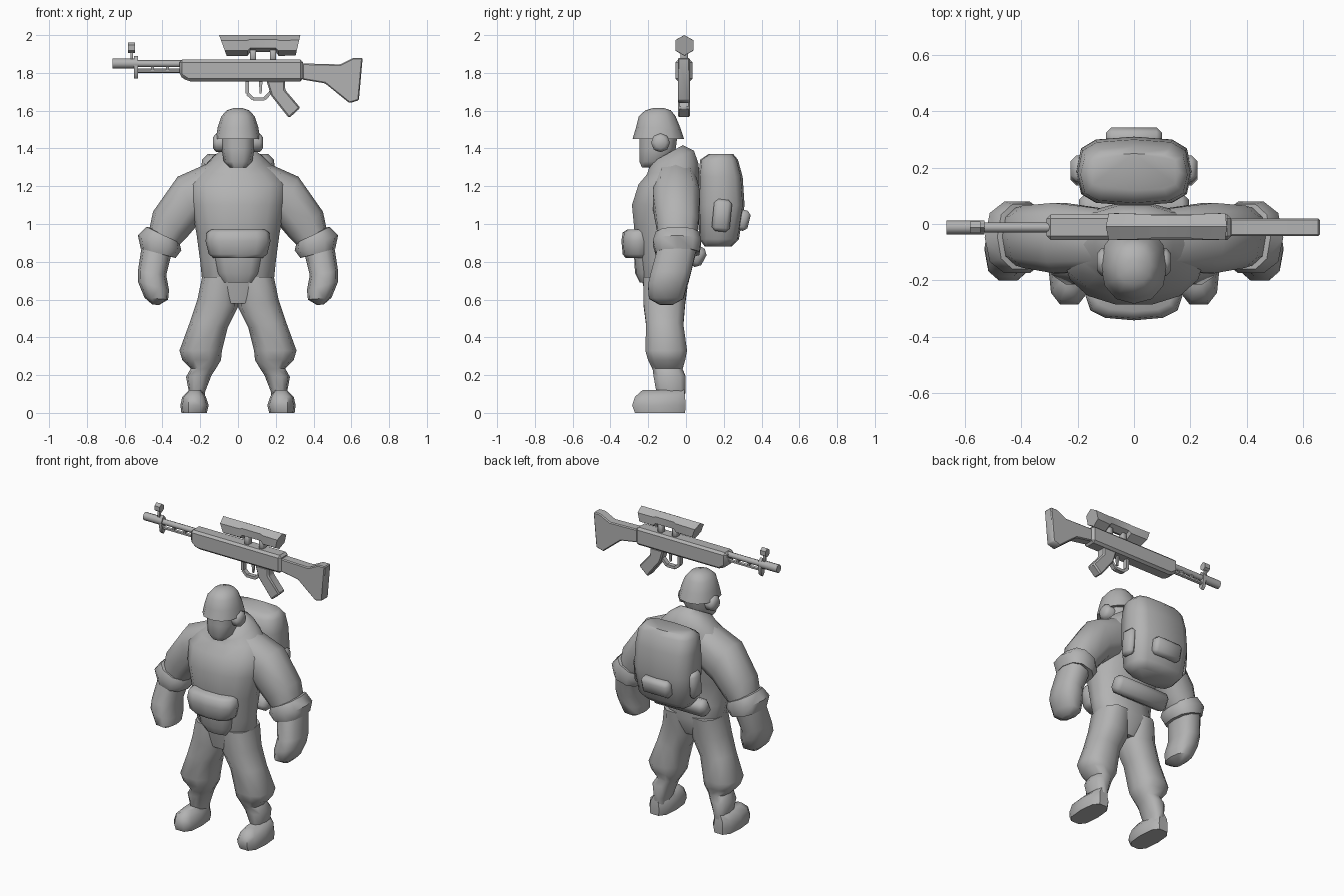
import bpy, bmesh, math
from mathutils import Matrix

grey = bpy.data.materials.new("plain_grey")
grey.diffuse_color = (0.45, 0.45, 0.45, 1)


def finish(name, bm, mirror=False, angle=50):
    bmesh.ops.recalc_face_normals(bm, faces=bm.faces)
    me = bpy.data.meshes.new(name)
    bm.to_mesh(me)
    bm.free()
    for p in me.polygons:
        p.use_smooth = True
    me.set_sharp_from_angle(angle=math.radians(angle))
    me.materials.append(grey)
    ob = bpy.data.objects.new(name, me)
    bpy.context.collection.objects.link(ob)
    if mirror:
        ob.modifiers.new("mirror", 'MIRROR')
    return ob


def loft(name, rings, n=10, p=0.8, mirror=False, angle=50):
    """Rings: (ax, az, bx, bz, y0, y1[, slope]); a-b is the ring's axis in the xz plane."""
    bm = bmesh.new()
    loops = []
    for ax, az, bx, bz, y0, y1, *s in rings:
        slope = s[0] if s else 0
        loop = []
        for i in range(n):
            t = 2 * math.pi * i / n
            c = math.copysign(abs(math.cos(t)) ** p, math.cos(t))
            d = math.copysign(abs(math.sin(t)) ** p, math.sin(t)) * (y1 - y0) / 2
            k = (c + 1) / 2
            loop.append(bm.verts.new((ax + (bx - ax) * k, (y0 + y1) / 2 + d,
                                      az + (bz - az) * k + slope * d)))
        loops.append(loop)
    for a, b in zip(loops, loops[1:]):
        for i in range(n):
            j = (i + 1) % n
            bm.faces.new((a[i], a[j], b[j], b[i]))
    bm.faces.new(loops[0])
    bm.faces.new(loops[-1])
    return finish(name, bm, mirror, angle)


def stack(name, rows, **kw):
    """Upright body symmetric in x: rows of (z, half width, y0, y1[, slope])."""
    return loft(name, [(-r, z, r, z, *rest) for z, r, *rest in rows], **kw)


def prism(name, outline, y0, y1, bevel=0.0, angle=35):
    bm = bmesh.new()
    f = bm.faces.new([bm.verts.new((x, y0, z)) for x, z in outline])
    g = bmesh.ops.extrude_face_region(bm, geom=[f])
    bmesh.ops.translate(bm, vec=(0, y1 - y0, 0),
                        verts=[v for v in g['geom'] if isinstance(v, bmesh.types.BMVert)])
    if bevel:
        bmesh.ops.bevel(bm, geom=bm.edges[:], offset=bevel, segments=1, affect='EDGES')
    return finish(name, bm, angle=angle)


def box(name, centre, size, rot=0, bevel=0.02, mirror=False):
    bm = bmesh.new()
    m = Matrix.Translation(centre) @ Matrix.Rotation(rot, 4, 'X') @ Matrix.Diagonal((*size, 1))
    bmesh.ops.create_cube(bm, size=1, matrix=m)
    bmesh.ops.bevel(bm, geom=bm.edges[:], offset=bevel, segments=1, affect='EDGES')
    return finish(name, bm, mirror)


def rod(name, x0, x1, z0, z1, w, n=8, y=-0.012):
    return loft(name, [(x, z0, x, z1, y - w, y + w) for x in (x0, x1)], n=n, p=1)


# Jacket with raised back collar
stack("jacket", [(0.58, 0.12, -0.21, -0.03), (0.70, 0.19, -0.235, 0.02), (0.80, 0.2, -0.25, 0.0),
                 (0.95, 0.22, -0.275, 0.02), (1.10, 0.25, -0.29, 0.06), (1.21, 0.26, -0.255, 0.075),
                 (1.29, 0.2, -0.21, 0.07, 0.2), (1.34, 0.14, -0.2, 0.045, 0.4),
                 (1.37, 0.09, -0.19, -0.015, 0.55)], n=14, p=0.9)

# Sleeves, cuffs, forearms with fists
loft("sleeve", [(0.10, 1.06, 0.14, 1.33, -0.17, 0.06), (0.21, 1.0, 0.32, 1.25, -0.18, 0.08),
                (0.27, 0.93, 0.45, 1.065, -0.16, 0.07), (0.32, 0.88, 0.47, 0.97, -0.15, 0.06)],
     mirror=True)
loft("cuff", [(0.33, 0.90, 0.46, 0.98, -0.13, 0.05), (0.31, 0.90, 0.485, 0.985, -0.165, 0.075),
              (0.30, 0.86, 0.53, 0.94, -0.18, 0.085), (0.33, 0.82, 0.515, 0.87, -0.165, 0.075),
              (0.37, 0.83, 0.49, 0.87, -0.13, 0.05)], mirror=True)
loft("forearm_and_fist", [(0.35, 0.85, 0.51, 0.88, -0.155, 0.06), (0.38, 0.73, 0.53, 0.75, -0.19, 0.03),
                          (0.365, 0.65, 0.53, 0.695, -0.205, 0.01), (0.37, 0.60, 0.495, 0.61, -0.20, -0.01),
                          (0.42, 0.57, 0.455, 0.575, -0.14, -0.07)], mirror=True)

# Trousers and boots
loft("trouser_leg", [(0.0, 0.72, 0.19, 0.72, -0.23, 0.02), (0.0, 0.56, 0.215, 0.60, -0.23, 0.0),
                     (0.055, 0.45, 0.255, 0.48, -0.215, -0.01), (0.085, 0.33, 0.31, 0.33, -0.22, 0.01),
                     (0.09, 0.28, 0.295, 0.28, -0.205, 0.0), (0.12, 0.23, 0.25, 0.235, -0.18, -0.015),
                     (0.14, 0.20, 0.275, 0.19, -0.175, 0.0), (0.175, 0.11, 0.26, 0.11, -0.16, 0.0),
                     (0.18, 0.04, 0.255, 0.04, -0.14, -0.01)], mirror=True)
loft("boot", [(0.165, 0.0, 0.30, 0.0, -0.275, 0.0), (0.155, 0.04, 0.305, 0.04, -0.29, 0.003),
              (0.17, 0.085, 0.295, 0.085, -0.275, 0.0), (0.195, 0.12, 0.26, 0.12, -0.235, -0.005)],
     p=0.7, mirror=True)

# Head, helmet, ear covers
stack("face", [(1.30, 0.045, -0.235, -0.14), (1.33, 0.075, -0.25, -0.09),
               (1.40, 0.088, -0.25, -0.05), (1.48, 0.09, -0.25, -0.04)])
stack("helmet", [(1.455, 0.095, -0.255, -0.04), (1.45, 0.118, -0.283, -0.01), (1.51, 0.108, -0.265, -0.03),
                 (1.57, 0.088, -0.25, -0.055), (1.602, 0.06, -0.215, -0.08), (1.615, 0.02, -0.17, -0.12)],
      n=12, p=0.9)
loft("ear_cover", [(0.075, 1.38, 0.075, 1.48, -0.185, -0.085), (0.115, 1.38, 0.115, 1.48, -0.185, -0.085),
                   (0.132, 1.40, 0.132, 1.46, -0.165, -0.105)], n=8, p=1, mirror=True)

# Waist pouches
stack("waist_pouch", [(0.82, 0.13, -0.32, -0.18), (0.84, 0.155, -0.335, -0.17), (0.91, 0.172, -0.342, -0.17),
                      (0.955, 0.165, -0.335, -0.17), (0.972, 0.14, -0.31, -0.18)], n=12, p=0.75)
stack("lower_pouch", [(0.69, 0.08, -0.245, -0.15), (0.74, 0.11, -0.27, -0.15),
                      (0.83, 0.13, -0.275, -0.15)], n=12, p=0.75)

# Backpack with pockets and bedroll
stack("backpack", [(0.88, 0.15, 0.10, 0.24), (0.92, 0.185, 0.07, 0.28), (1.10, 0.205, 0.065, 0.31),
                   (1.25, 0.20, 0.065, 0.30), (1.34, 0.19, 0.075, 0.275), (1.37, 0.16, 0.12, 0.25)],
      n=12, p=0.6)
box("back_pocket", (0, 0.30, 1.02), (0.2, 0.07, 0.11), rot=-0.25)
box("side_pocket", (0.2, 0.19, 1.045), (0.05, 0.095, 0.17), rot=-0.1, mirror=True)
box("bedroll", (0, 0.055, 0.83), (0.39, 0.09, 0.11), rot=-0.5, bevel=0.025)

# Rifle body, stock and grip
prism("rifle_body", [(-0.31, 1.87), (0.345, 1.87), (0.345, 1.755), (-0.265, 1.755), (-0.31, 1.785)],
      -0.056, 0.034, bevel=0.014)
prism("rifle_stock", [(0.34, 1.85), (0.54, 1.845), (0.61, 1.88), (0.66, 1.88), (0.64, 1.655),
                      (0.59, 1.64), (0.46, 1.745), (0.34, 1.765)], -0.043, 0.02, bevel=0.006)
prism("pistol_grip", [(0.15, 1.76), (0.25, 1.76), (0.25, 1.71), (0.33, 1.615), (0.27, 1.56),
                      (0.175, 1.68)], -0.043, 0.02, bevel=0.008)

# Trigger guard segments and trigger
guard = [(0.05, 1.755), (0.05, 1.69), (0.08, 1.662), (0.14, 1.662), (0.175, 1.70)]
for (x0, z0), (x1, z1) in zip(guard, guard[1:]):
    l = math.hypot(x1 - x0, z1 - z0)
    nx, nz = -(z1 - z0) / l * 0.009, (x1 - x0) / l * 0.009
    prism("trigger_guard", [(x0 - nx, z0 - nz), (x1 - nx, z1 - nz), (x1 + nx, z1 + nz), (x0 + nx, z0 + nz)],
          -0.026, 0.003)
prism("trigger", [(0.11, 1.76), (0.13, 1.76), (0.125, 1.69), (0.115, 1.69)], -0.018, -0.006)

# Barrel, gas tube, muzzle and front sight
rod("barrel", -0.54, -0.30, 1.83, 1.867, 0.018)
rod("gas_tube", -0.54, -0.30, 1.80, 1.822, 0.011, n=6)
rod("muzzle", -0.665, -0.53, 1.823, 1.877, 0.025)
for x in (-0.46, -0.38):
    rod("barrel_clip", x, x + 0.015, 1.805, 1.86, 0.013, n=6)
rod("sight_block", -0.55, -0.53, 1.77, 1.89, 0.022)
rod("sight_post", -0.57, -0.555, 1.86, 1.92, 0.01, n=6)
rod("front_sight", -0.583, -0.545, 1.905, 1.962, 0.024, n=6)

# Scope and its mounts
loft("scope", [(-0.06, 1.89, -0.1, 2.0, -0.064, 0.046), (0.05, 1.89, 0.05, 2.0, -0.06, 0.042),
               (0.065, 1.91, 0.065, 2.0, -0.056, 0.038), (0.20, 1.91, 0.20, 2.0, -0.056, 0.038),
               (0.215, 1.89, 0.215, 2.0, -0.06, 0.042), (0.305, 1.892, 0.33, 2.0, -0.064, 0.046)],
     n=6, p=1, angle=30)
for x in (0.08, 0.185):
    box("scope_mount", (x, -0.01, 1.893), (0.032, 0.04, 0.06), bevel=0.004)
